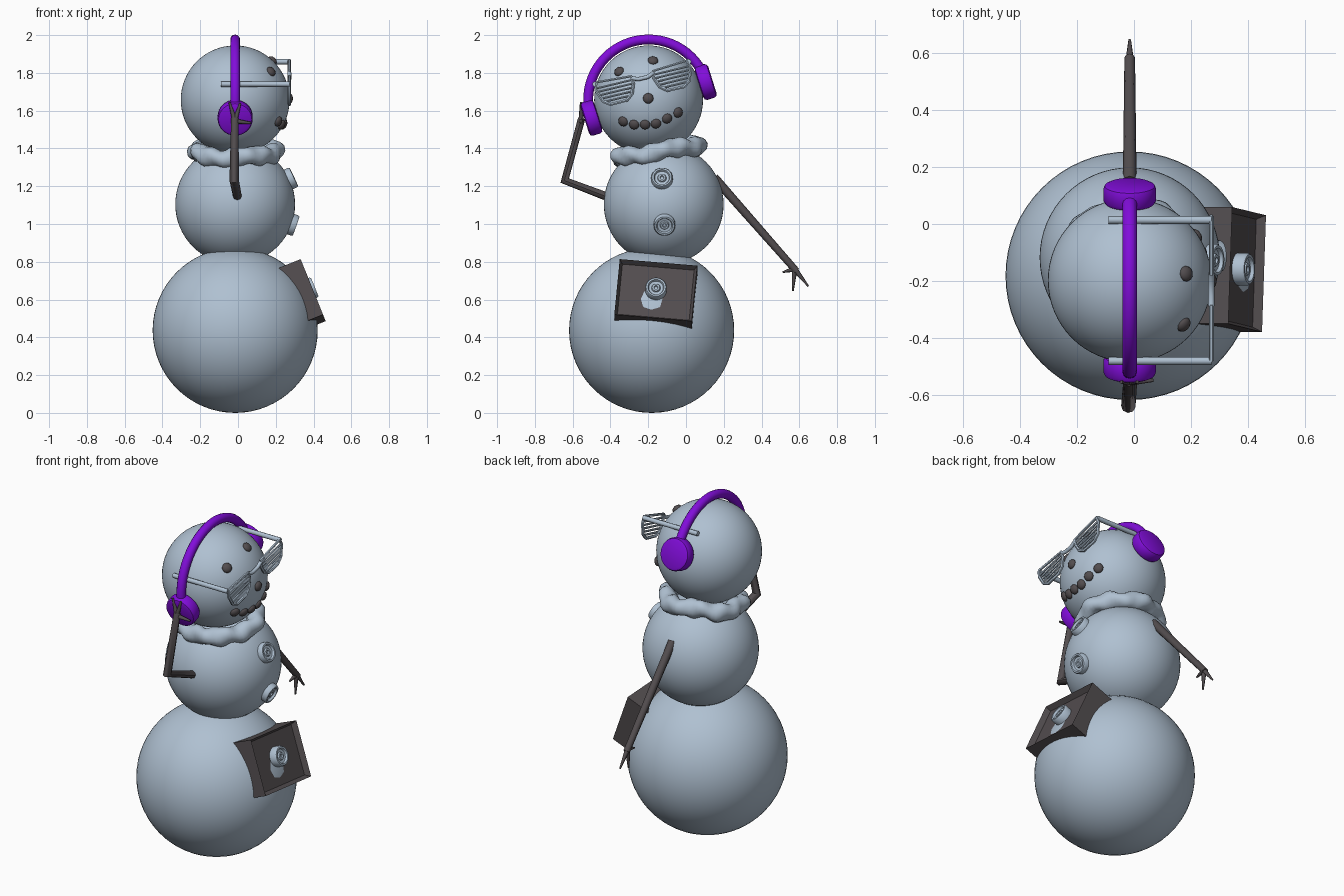
import bpy, bmesh, math
from mathutils import Matrix, Vector

cube = bpy.data.objects.get("Cube")
if cube:
    bpy.data.objects.remove(cube, do_unlink=True)


def material(name, rgb):
    m = bpy.data.materials.new(name)
    m.use_nodes = True
    m.diffuse_color = (*rgb, 1)
    m.node_tree.nodes["Principled BSDF"].inputs["Base Color"].default_value = (*rgb, 1)
    return m


SNOW = material("snow blue", (0.43, 0.53, 0.64))
COAL = material("dark charcoal", (0.085, 0.074, 0.078))
PURPLE = material("vivid purple", (0.22, 0.004, 0.70))


def finish(ob, mat, smooth=35):
    ob.data.materials.clear()
    ob.data.materials.append(mat)
    bpy.ops.object.select_all(action='DESELECT')
    ob.select_set(True)
    bpy.context.view_layer.objects.active = ob
    if smooth:
        bpy.ops.object.shade_smooth_by_angle(angle=math.radians(smooth))
    return ob


def add_mesh(name, bm, mat, matrix=Matrix(), smooth=35):
    bmesh.ops.recalc_face_normals(bm, faces=bm.faces)
    me = bpy.data.meshes.new(name)
    bm.to_mesh(me)
    bm.free()
    ob = bpy.data.objects.new(name, me)
    bpy.context.collection.objects.link(ob)
    ob.matrix_world = matrix
    return finish(ob, mat, smooth)


def ball(name, centre, radius, mat, segs=48, matrix=Matrix()):
    bm = bmesh.new()
    bmesh.ops.create_uvsphere(bm, u_segments=segs, v_segments=segs // 2, radius=radius)
    return add_mesh(name, bm, mat, Matrix.Translation(centre) @ matrix, 60)


def lathe(name, profile, mat, matrix, steps=32):
    """Turn an (r, height) profile around local z."""
    bm = bmesh.new()
    vs = [bm.verts.new((r, 0, h)) for r, h in profile]
    es = [bm.edges.new(p) for p in zip(vs, vs[1:])]
    bmesh.ops.spin(bm, geom=vs + es, cent=(0, 0, 0), axis=(0, 0, 1),
                   angle=math.tau, steps=steps)
    bmesh.ops.remove_doubles(bm, verts=bm.verts, dist=0.0005)
    return add_mesh(name, bm, mat, matrix)


def tube(name, paths, radius, mat, sides=2, cyclic=False):
    """Round tubes along paths of (point, radius factor)."""
    cu = bpy.data.curves.new(name, 'CURVE')
    cu.dimensions = '3D'
    cu.bevel_depth = radius
    cu.bevel_resolution = sides
    cu.use_fill_caps = True
    for path in paths:
        sp = cu.splines.new('POLY')
        sp.points.add(len(path) - 1)
        for p, (co, f) in zip(sp.points, path):
            p.co = (*co, 1)
            p.radius = f
        sp.use_cyclic_u = cyclic
    ob = bpy.data.objects.new(name, cu)
    bpy.context.collection.objects.link(ob)
    bpy.ops.object.select_all(action='DESELECT')
    ob.select_set(True)
    bpy.context.view_layer.objects.active = ob
    bpy.ops.object.convert(target='MESH')
    return finish(bpy.context.object, mat, 50)


def plain(*pts):
    return [(Vector(p), 1) for p in pts]


def facing(pos, normal):
    return Matrix.Translation(pos) @ Vector(normal).to_track_quat('Z', 'Y').to_matrix().to_4x4()


# Snow body
CX = -0.015
BODY = Vector((CX, -0.118, 1.104))
HEAD = Vector((CX, -0.198, 1.657))
BODY_R, HEAD_R = 0.317, 0.288
ball("base_snowball", (CX, -0.182, 0.437), 0.437, SNOW, 64)
ball("middle_snowball", BODY, BODY_R, SNOW, 64)
ball("head_snowball", HEAD, HEAD_R, SNOW, 64)


def on_ball(centre, radius, y, z):
    """Surface point and outward direction on the +x side of a ball."""
    dy, dz = y - centre.y, z - centre.z
    p = Vector((centre.x + math.sqrt(radius ** 2 - dy * dy - dz * dz), y, z))
    return p, (p - centre).normalized()


# Coal eyes, nose and mouth
face = {
    "eye_right": (-0.354, 1.807), "eye_left": (-0.175, 1.865), "nose": (-0.20, 1.665),
    "mouth_1": (-0.333, 1.543), "mouth_2": (-0.275, 1.526), "mouth_3": (-0.217, 1.526),
    "mouth_4": (-0.159, 1.531), "mouth_5": (-0.10, 1.558), "mouth_6": (-0.042, 1.59),
}
for name, (y, z) in face.items():
    p, n = on_ball(HEAD, HEAD_R, y, z)
    turn = n.to_track_quat('Z', 'Y').to_matrix().to_4x4()
    ball(name, p, 0.028, COAL, 12, turn @ Matrix.Diagonal((1, 1, 0.65, 1)))

# Buttons: raised rim, dished face and a small centre ring
BUTTON = [(0, 0.012), (0.008, 0.012), (0.011, 0.02), (0.02, 0.02), (0.024, 0.012),
          (0.038, 0.014), (0.043, 0.026), (0.052, 0.026), (0.057, 0.018), (0.057, -0.02),
          (0, -0.02)]
for name, y, z in (("upper_button", -0.127, 1.238), ("lower_button", -0.114, 0.998)):
    p, n = on_ball(BODY, BODY_R, y, z)
    lathe(name, BUTTON, SNOW, facing(p, n))

# Lumpy scarf ring
bm = bmesh.new()
N, M = 72, 14
rings = []
for i in range(N):
    a = math.tau * i / N
    major = 0.203 + 0.007 * math.sin(5 * a + 1)
    lift = 0.008 * math.sin(4 * a)
    ring = []
    for j in range(M):
        b = math.tau * j / M
        r = 0.049 + 0.006 * math.sin(9 * a + 2 * b) + 0.004 * math.sin(13 * a - b)
        d = major + r * math.cos(b)
        ring.append(bm.verts.new((d * math.cos(a), d * math.sin(a), lift + r * math.sin(b))))
    rings.append(ring)
for i in range(N):
    p, q = rings[i], rings[(i + 1) % N]
    for j in range(M):
        k = (j + 1) % M
        bm.faces.new((p[j], q[j], q[k], p[k]))
add_mesh("scarf", bm, SNOW, Matrix.Translation((CX, -0.147, 1.383))
         @ Matrix.Rotation(math.radians(9), 4, 'X'), 60)

# Headphones: band and two rounded cups, tilted with the head
TILT = math.radians(17.4)


def around_head(angle, radius):
    a = angle + TILT
    return HEAD + Vector((0, math.cos(a), math.sin(a))) * radius


tube("headphone_band", [plain(*[around_head(math.pi * i / 32, 0.32) for i in range(33)])],
     0.026, PURPLE, 4)
CUP = [(0, 0.036), (0.075, 0.036), (0.088, 0.03), (0.093, 0.018),
       (0.093, -0.022), (0.086, -0.034), (0.07, -0.038), (0, -0.038)]
for name, a in (("left_ear_cup", 0), ("right_ear_cup", math.pi)):
    p = around_head(a, 0.318)
    lathe(name, CUP, PURPLE, facing(p, p - HEAD))

# Shutter glasses in a tilted frame facing +x
GX = 0.272
ROLL = math.radians(13.5)


def on_glasses(u, v):
    return Vector((GX, -0.233 + u * math.cos(ROLL) - v * math.sin(ROLL),
                   1.796 + u * math.sin(ROLL) + v * math.cos(ROLL)))


OUTLINE = [(0.06, 0), (0.25, 0.012), (0.258, -0.03), (0.235, -0.095),
           (0.20, -0.12), (0.11, -0.118), (0.075, -0.09), (0.056, -0.04)]
for side, s in (("left", 1), ("right", -1)):
    tube(side + "_glasses_rim", [plain(*[on_glasses(s * u, v) for u, v in OUTLINE])],
         0.009, SNOW, 1, True)
    slats = []
    for i in range(1, 6):
        t = i / 6
        inner, outer = 0.056 + 0.035 * t * t, 0.257 - 0.04 * t * t
        slats.append(plain(on_glasses(s * inner, -0.118 * t), on_glasses(s * outer, -0.118 * t)))
    tube(side + "_glasses_slats", slats, 0.006, SNOW, 1)
    hinge = on_glasses(s * 0.255, 0.004)
    tube(side + "_glasses_arm", [plain(hinge, hinge + Vector((-0.362, 0, 0)))], 0.014, SNOW, 2)
tube("glasses_bridge", [plain(on_glasses(-0.06, -0.01), on_glasses(-0.025, -0.024),
                              on_glasses(0.025, -0.024), on_glasses(0.06, -0.01))],
     0.011, SNOW, 2)

# Twig arms with three fingers each
tube("left_arm", [[((CX, 0.15, 1.245), 1.1), ((CX, 0.585, 0.75), 0.85)]], 0.022, COAL, 2)
wrist = (CX, 0.575, 0.762)
tube("left_fingers", [[(wrist, 1), (tip, 0.3)] for tip in
                      ((CX, 0.648, 0.67), (CX, 0.566, 0.645), (CX, 0.512, 0.745))],
     0.015, COAL, 2)
tube("right_arm", [[((0, -0.38, 1.13), 1), ((-0.02, -0.642, 1.23), 1.1),
                    ((-0.017, -0.552, 1.56), 0.85)]], 0.023, COAL, 2)
wrist = (-0.017, -0.555, 1.545)
tube("right_fingers", [[(wrist, 1), (tip, 0.4)] for tip in
                       ((-0.045, -0.556, 1.645), (0.012, -0.556, 1.64), (0.068, -0.55, 1.535))],
     0.014, COAL, 2)

# Framed box set into the base, with its own button
BOX = (Matrix.Translation((0.398, -0.16, 0.65)) @ Matrix.Rotation(math.radians(-22), 4, 'Y')
       @ Matrix.Rotation(math.radians(-5.2), 4, 'X'))
bm = bmesh.new()
bmesh.ops.create_cube(bm, size=1, matrix=Matrix.Translation((-0.08, 0, 0))
                      @ Matrix.Diagonal((0.16, 0.412, 0.318, 1)))
bm.faces.ensure_lookup_table()
front = max(bm.faces, key=lambda f: f.calc_center_median().x)
bmesh.ops.inset_region(bm, faces=[front], thickness=0.022)
bmesh.ops.translate(bm, verts=front.verts, vec=(-0.03, 0, 0))
add_mesh("box", bm, COAL, BOX, 0)
lathe("box_button", BUTTON, SNOW,
      BOX @ Matrix.Translation((-0.012, 0, 0.012)) @ Matrix.Rotation(math.pi / 2, 4, 'Y'))
